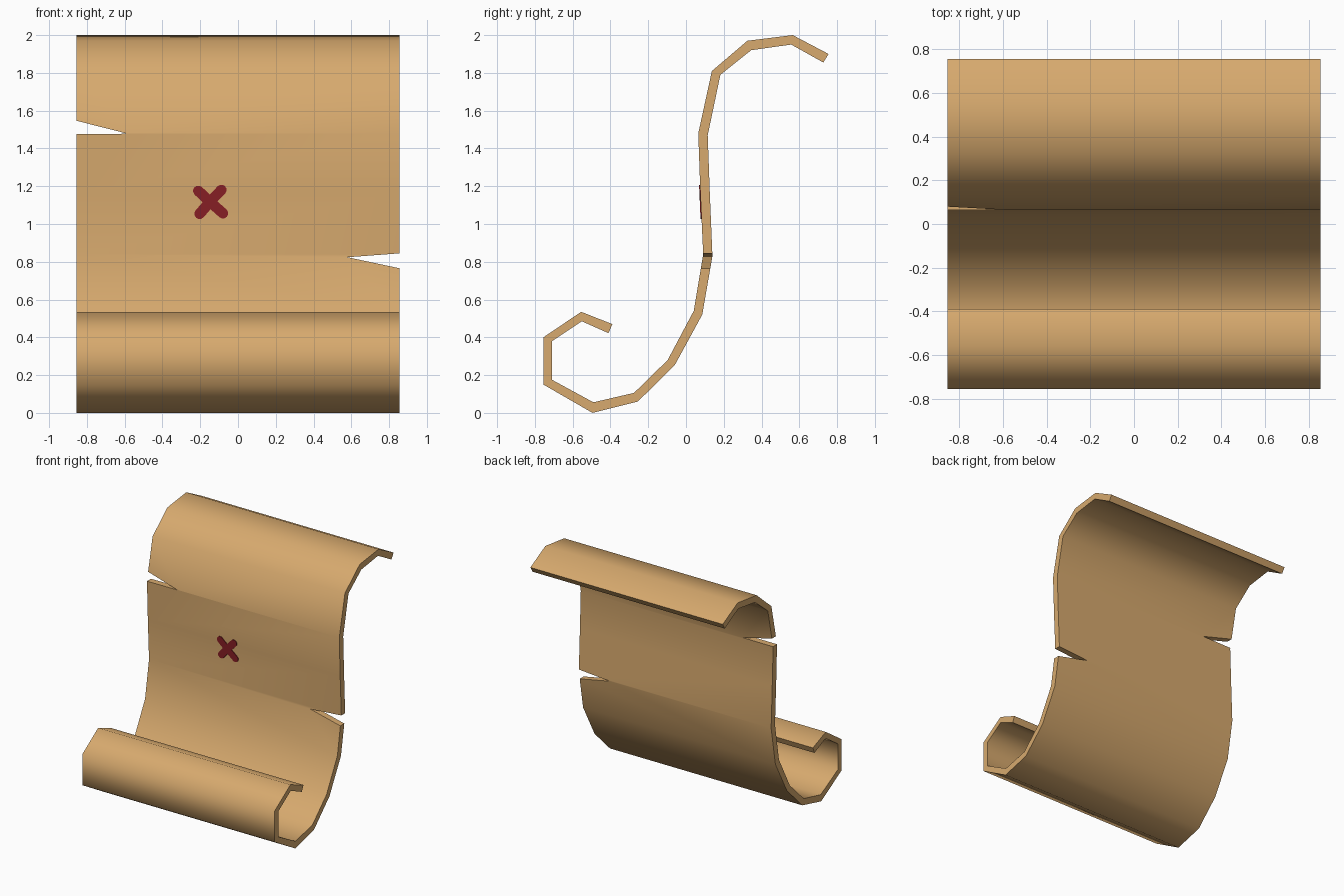
import bpy, bmesh, math

if "Cube" in bpy.data.objects:
    bpy.data.objects.remove(bpy.data.objects["Cube"])

HALF_W = 0.855


def material(name, rgb):
    m = bpy.data.materials.new(name)
    m.diffuse_color = (*rgb, 1)
    m.use_nodes = True
    m.node_tree.nodes["Principled BSDF"].inputs["Base Color"].default_value = m.diffuse_color
    return m


def prism(name, pts, lo, hi, place, mat=None):
    """Extrude a 2D outline; place(a, b, t) maps it into space."""
    bm = bmesh.new()
    rings = [[bm.verts.new(place(a, b, t)) for a, b in pts] for t in (lo, hi)]
    n = len(pts)
    for i in range(n):
        j = (i + 1) % n
        bm.faces.new((rings[0][i], rings[0][j], rings[1][j], rings[1][i]))
    bm.faces.new(rings[0])
    bm.faces.new(rings[1])
    bmesh.ops.recalc_face_normals(bm, faces=bm.faces[:])
    me = bpy.data.meshes.new(name)
    bm.to_mesh(me)
    bm.free()
    ob = bpy.data.objects.new(name, me)
    bpy.context.collection.objects.link(ob)
    if mat:
        me.materials.append(mat)
    return ob


parchment = material("tan parchment", (0.68, 0.40, 0.156))
red = material("dark red ink", (0.25, 0.014, 0.019))

# Curled sheet: front/inner side and back/outer side of the (y, z) profile
front = [(0.755, 1.90), (0.565, 2.0), (0.325, 1.97), (0.137, 1.81), (0.065, 1.48),
         (0.076, 1.165), (0.091, 0.84), (0.041, 0.54), (-0.097, 0.28), (-0.275, 0.106),
         (-0.49, 0.056), (-0.709, 0.175), (-0.709, 0.38), (-0.552, 0.485), (-0.41, 0.422)]
back = [(0.727, 1.855), (0.557, 1.95), (0.345, 1.92), (0.182, 1.79), (0.115, 1.47),
        (0.126, 1.165), (0.14, 0.83), (0.086, 0.52), (-0.06, 0.252), (-0.255, 0.06),
        (-0.495, 0.0), (-0.755, 0.15), (-0.755, 0.40), (-0.555, 0.535), (-0.39, 0.47)]
sheet = prism("parchment_sheet", front + back[::-1], -HALF_W, HALF_W,
              lambda y, z, x: (x, y, z), parchment)

# Torn wedges in the side edges, as (x, z) triangles running past the edge
tears = {"left_tear_cutter": [(-0.585, 1.478), (-0.90, 1.476), (-0.90, 1.558)],
         "right_tear_cutter": [(0.58, 0.824), (0.90, 0.848), (0.90, 0.756)]}
cutters = []
for name, tri in tears.items():
    cutter = prism(name, tri, 0.0, 0.25, lambda x, z, y: (x, y, z))
    mod = sheet.modifiers.new(name, 'BOOLEAN')
    mod.operation = 'DIFFERENCE'
    mod.solver = 'EXACT'
    mod.object = cutter
    cutters.append(cutter)
bpy.ops.object.select_all(action='DESELECT')
bpy.context.view_layer.objects.active = sheet
sheet.select_set(True)
for mod in list(sheet.modifiers):
    bpy.ops.object.modifier_apply(modifier=mod.name)
for cutter in cutters:
    bpy.data.objects.remove(cutter)
bpy.ops.object.shade_smooth_by_angle(angle=math.radians(70))

# Painted cross: four round-ended arms on a thin plate
CX, CZ, R = -0.148, 1.117, 0.028
outline = []
for dx, dz in [(0.068, -0.06), (0.06, 0.063), (-0.062, 0.058), (-0.055, -0.063)]:
    a = math.atan2(dz, dx)
    for k in range(-3, 4):
        t = a + k * math.pi / 6
        outline.append((CX + dx + R * math.cos(t), CZ + dz + R * math.sin(t)))
    t = a + math.pi / 4
    outline.append((CX + 1.4 * R * math.cos(t), CZ + 1.4 * R * math.sin(t)))


def on_sheet(x, z, t):
    return (x, 0.076 + (1.165 - z) * 0.043 + t, z)


prism("cross_mark", outline, -0.005, 0.003, on_sheet, red)
